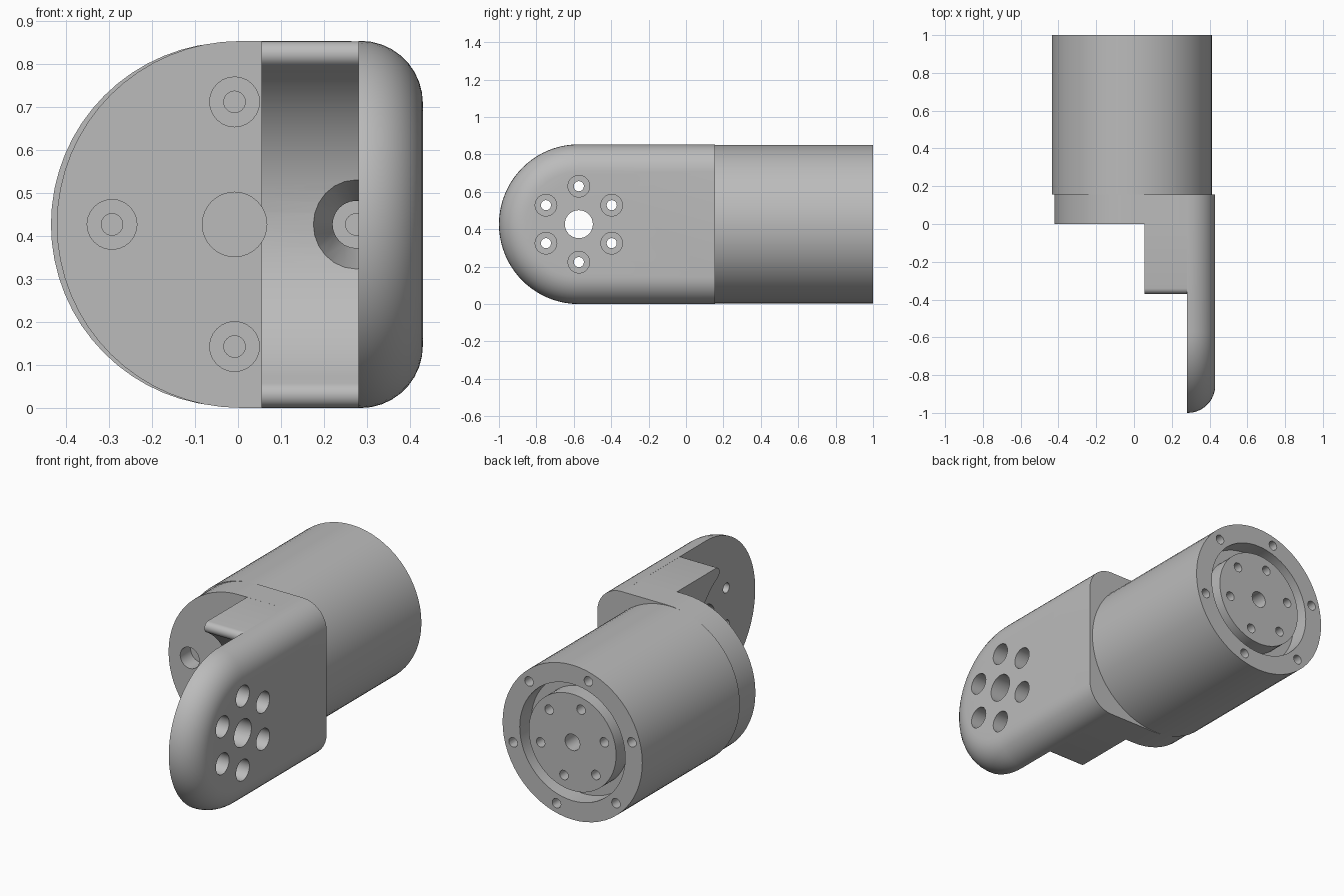
import bpy, bmesh
from math import sin, cos, pi, radians
from mathutils import Vector

cube = bpy.data.objects.get("Cube")
if cube:
    bpy.data.objects.remove(cube, do_unlink=True)

MID = 0.427      # height of every axis
TOP = 0.853      # overall height
PIVOT = -0.573   # y of the hinge axis
INNER = 0.28     # inner face of the hinge plate
SEAM = 0.155     # joint between bracket and motor
MX = -0.011      # motor axis

grey = bpy.data.materials.new("Plain grey")
grey.use_nodes = True
grey.diffuse_color = (0.5, 0.5, 0.5, 1)
grey.node_tree.nodes["Principled BSDF"].inputs["Base Color"].default_value = (0.5, 0.5, 0.5, 1)


def make(name, bm):
    bmesh.ops.recalc_face_normals(bm, faces=bm.faces)
    mesh = bpy.data.meshes.new(name)
    bm.to_mesh(mesh)
    bm.free()
    mesh.materials.append(grey)
    obj = bpy.data.objects.new(name, mesh)
    bpy.context.collection.objects.link(obj)
    return obj


def loft(bm, rings):
    """Skin a list of equal-length closed rings and cap both ends."""
    loops = [[bm.verts.new(p) for p in ring] for ring in rings]
    n = len(loops[0])
    for a, b in zip(loops, loops[1:]):
        for i in range(n):
            j = (i + 1) % n
            bm.faces.new((a[i], a[j], b[j], b[i]))
    bm.faces.new(loops[0])
    bm.faces.new(loops[-1])


def turn(bm, origin, axis, profile, segs=24):
    """Turned solid: profile of (radius, distance along axis)."""
    o, ax = Vector(origin), Vector(axis)
    u = Vector((0, 0, 1))
    v = ax.cross(u)
    angles = [2 * pi * i / segs for i in range(segs)]
    loft(bm, [[o + ax * t + (u * cos(a) + v * sin(a)) * r for a in angles]
              for r, t in profile])


def arc(cx, cy, r, start, end, n):
    return [(cx + r * cos(radians(start + (end - start) * i / n)),
             cy + r * sin(radians(start + (end - start) * i / n)))
            for i in range(n + 1)]


def circle_of_six(radius, first):
    return [(radius * cos(radians(first + 60 * k)), radius * sin(radians(first + 60 * k)))
            for k in range(6)]


def drill(obj, bm):
    cutter = make("hole_cutter", bm)
    cutter.hide_render = True
    mod = obj.modifiers.new("holes", 'BOOLEAN')
    mod.operation = 'DIFFERENCE'
    mod.solver = 'EXACT'
    mod.object = cutter
    bpy.context.view_layer.objects.active = obj
    bpy.ops.object.modifier_apply(modifier=mod.name)
    bpy.data.objects.remove(cutter, do_unlink=True)


def finish(obj):
    bpy.ops.object.select_all(action='DESELECT')
    obj.select_set(True)
    bpy.context.view_layer.objects.active = obj
    bpy.ops.object.shade_smooth_by_angle(angle=radians(32))


X, Y = (1, 0, 0), (0, 1, 0)

# Relief around the fourth flange screw, shared by all bracket parts
def relief(bm):
    turn(bm, (0.275, 0, MID), Y,
         [(0.105, -0.16), (0.055, 0), (0.055, 0.09), (0.025, 0.09), (0.025, 0.2)])


# Hinge plate: stadium outline with a large rounded outer edge
FILLET = 0.145
def stadium(x, inset):
    side = arc(PIVOT, MID, MID - inset, 90, 270, 40)
    ends = [(SEAM, inset), (SEAM, TOP - inset)]
    return [(x, y, z) for y, z in side + ends]

bm = bmesh.new()
rings = [stadium(INNER, 0)]
for a in range(0, 91, 10):
    rings.append(stadium(0.285 + FILLET * sin(radians(a)), FILLET * (1 - cos(radians(a)))))
loft(bm, rings)
hinge_plate = make("hinge_plate", bm)

bm = bmesh.new()
turn(bm, (0, PIVOT, MID), X, [(0.075, 0.2), (0.075, 0.5)], 32)
for dy, dz in circle_of_six(0.203, 30):
    turn(bm, (0, PIVOT + dy, MID + dz), X,
         [(0.027, 0.2), (0.027, 0.34), (0.058, 0.34), (0.058, 0.5)])
relief(bm)
drill(hinge_plate, bm)

# Knuckle block: concave front with rounded lips
lip = arc(-0.34, MID + 0.396, 0.03, 90, 239, 8)
hollow = arc(PIVOT, MID, 0.43, 59, -59, 32)
low_lip = [(y, 2 * MID - z) for y, z in reversed(lip)]
outline = [(0, TOP)] + lip + hollow[1:-1] + low_lip + [(0, 2 * MID - TOP)]
bm = bmesh.new()
loft(bm, [[(x, y, z) for y, z in outline] for x in (0.055, INNER)])
knuckle_block = make("knuckle_block", bm)

def centre_bore(bm):
    turn(bm, (-0.008, 0, MID), Y, [(0.075, -0.3), (0.075, 0.2)], 32)

bm = bmesh.new()
centre_bore(bm)
relief(bm)
drill(knuckle_block, bm)

# Mounting flange: half disc running into the plate
outline = arc(0.005, MID, 0.4265, 90, 270, 32) + [(INNER, 0), (INNER, TOP)]
bm = bmesh.new()
loft(bm, [[(x, y, z) for x, z in outline] for y in (0, SEAM)])
mounting_flange = make("mounting_flange", bm)

bm = bmesh.new()
centre_bore(bm)
for x, z in ((-0.008, 0.712), (-0.293, MID), (-0.008, 0.143)):
    turn(bm, (x, 0, z), Y, [(0.058, -0.1), (0.058, 0.09), (0.025, 0.09), (0.025, 0.2)])
relief(bm)
drill(mounting_flange, bm)

# Motor housing with a ring groove in its output face
bm = bmesh.new()
turn(bm, (MX, 0, MID), Y,
     [(0.424, SEAM), (0.424, 1), (0.32, 1), (0.32, 0.9), (0.265, 0.9), (0.265, 1)], 64)
motor_housing = make("motor_housing", bm)

bm = bmesh.new()
turn(bm, (MX, 0, MID), Y, [(0.045, 0.8), (0.045, 1.1)])
for radius in (0.373, 0.2):
    for dx, dz in circle_of_six(radius, 45):
        turn(bm, (MX + dx, 0, MID + dz), Y, [(0.026, 0.85), (0.026, 1.1)], 16)
drill(motor_housing, bm)

for part in (hinge_plate, knuckle_block, mounting_flange, motor_housing):
    finish(part)
